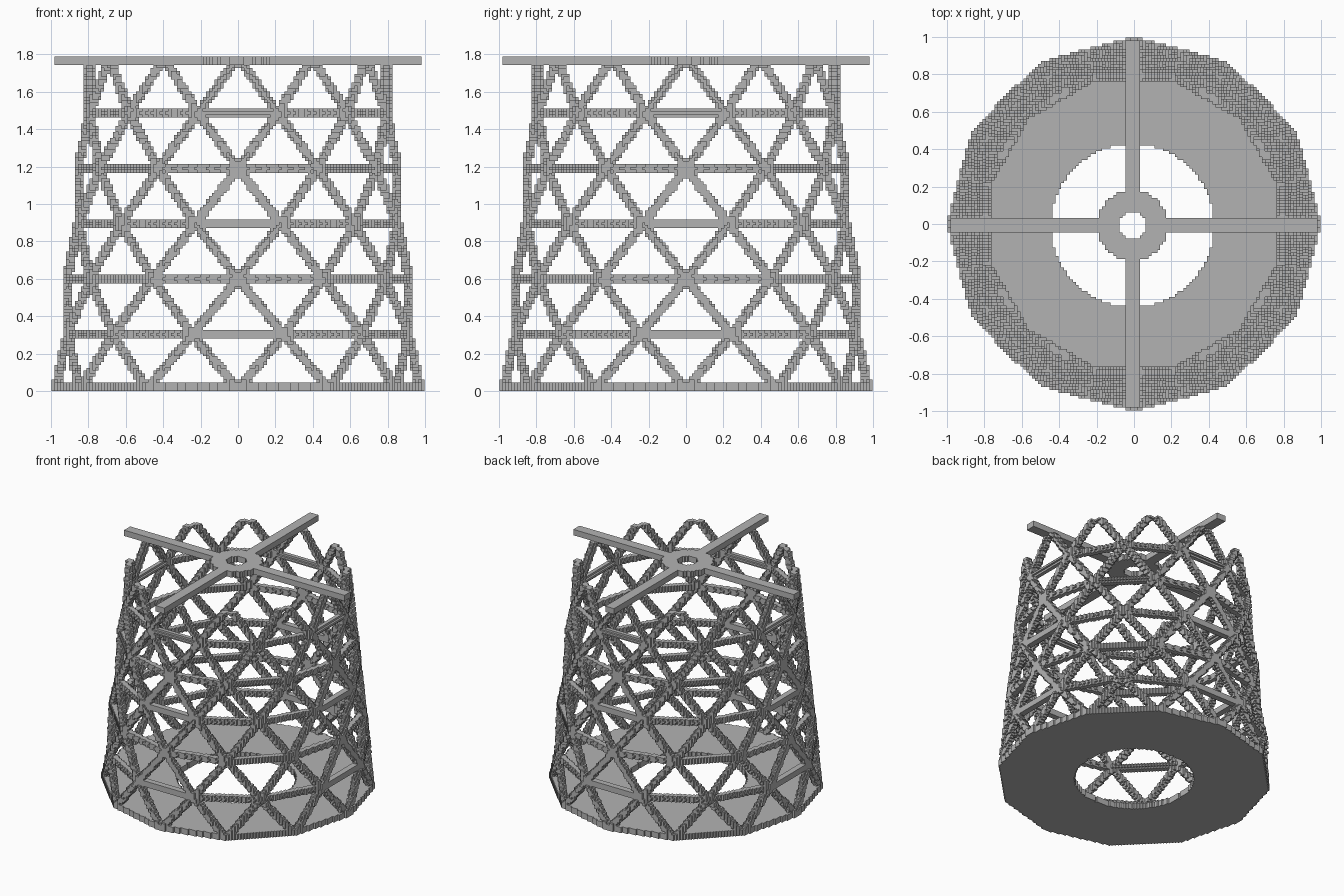
import bpy
import math
from mathutils import Vector

default = bpy.data.objects.get("Cube")
if default:
    bpy.data.objects.remove(default, do_unlink=True)

V = 2 / 128.5            # block size
SIDES = 12
LEVELS = 6
PITCH = 19               # blocks between ring levels
TOP = 112                # block row where the lattice ends
STRUT_R = 0.026
CENTRE = Vector((-V / 2, -V / 2))

grey = bpy.data.materials.new("light_grey")
grey.use_nodes = True
grey.diffuse_color = (0.45, 0.45, 0.45, 1)
grey.node_tree.nodes["Principled BSDF"].inputs["Base Color"].default_value = (0.45, 0.45, 0.45, 1)


def middle(cell):
    return Vector([(c + 0.5) * V for c in cell])


def rod(a, b, r=STRUT_R):
    """Blocks whose centres lie within r of the segment a-b."""
    spans = [range(math.floor((min(p, q) - r) / V), math.ceil((max(p, q) + r) / V))
             for p, q in zip(a, b)]
    axis = b - a
    cells = set()
    for x in spans[0]:
        for y in spans[1]:
            for z in spans[2]:
                if 0 <= z < TOP:
                    d = middle((x, y, z)) - a
                    t = max(0, min(1, d.dot(axis) / axis.length_squared))
                    if (d - t * axis).length <= r:
                        cells.add((x, y, z))
    return cells


def slab(z0, inside):
    """Three-block-thick plate of every column accepted by the rule."""
    return {(x, y, z0 + k) for x in range(-65, 65) for y in range(-65, 65)
            if inside(x, y) for k in range(3)}


def node(level, i):
    z = (PITCH * level + 0.5) * V
    radius = 0.975 - 0.1025 * z
    angle = 2 * math.pi / SIDES * (i + 0.5 * (level % 2))
    return Vector((radius * math.cos(angle), radius * math.sin(angle), z))


# Base plate: twelve-sided with a round opening
def in_base(x, y):
    p = middle((x, y))
    step = 2 * math.pi / SIDES
    reach = max(p.x * math.cos((k + 0.5) * step) + p.y * math.sin((k + 0.5) * step)
                for k in range(SIDES))
    return reach <= math.cos(step / 2) and (p - CENTRE).length > 0.436


# Cross bars with a pierced hub
def in_cross(x, y):
    d = (middle((x, y)) - CENTRE).length
    bar = min(abs(x + 1), abs(y + 1)) <= 2 and max(abs(x + 0.5), abs(y + 0.5)) < 63
    return (bar or d < 0.189) and d > 0.075


# Diagonal lattice and horizontal rings
struts, rings = set(), set()
for level in range(LEVELS):
    for i in range(SIDES):
        shift = level % 2
        for j in (i + shift - 1, i + shift):
            struts |= rod(node(level, i), node(level + 1, j))
        if level:
            rings |= rod(node(level, i), node(level, i + 1))

base = slab(0, in_base)
cross = slab(TOP, in_cross)
struts -= base
rings -= struts | base
solid = base | cross | struts | rings


def build(name, cells):
    """Skin the outer faces of the blocks, merging them into strips."""
    verts, faces = {}, []

    def corner(p):
        return verts.setdefault(tuple(p), len(verts))

    def moved(cell, axis, n):
        p = list(cell)
        p[axis] += n
        return tuple(p)

    for a in range(3):
        b, c = (a + 1) % 3, (a + 2) % 3
        for side in (-1, 1):
            shown = {q for q in cells if moved(q, a, side) not in solid}
            for q in shown:
                if moved(q, b, -1) in shown:
                    continue
                n = 1
                while moved(q, b, n) in shown:
                    n += 1
                p = moved(q, a, 1) if side > 0 else q
                far = moved(p, b, n)
                quad = [corner(p), corner(far), corner(moved(far, c, 1)), corner(moved(p, c, 1))]
                faces.append(quad if side > 0 else quad[::-1])

    mesh = bpy.data.meshes.new(name)
    mesh.from_pydata([[k * V for k in p] for p in verts], [], faces)
    mesh.materials.append(grey)
    obj = bpy.data.objects.new(name, mesh)
    bpy.context.collection.objects.link(obj)


build("base_plate", base)
build("lattice_struts", struts)
build("lattice_rings", rings)
build("top_cross", cross)
